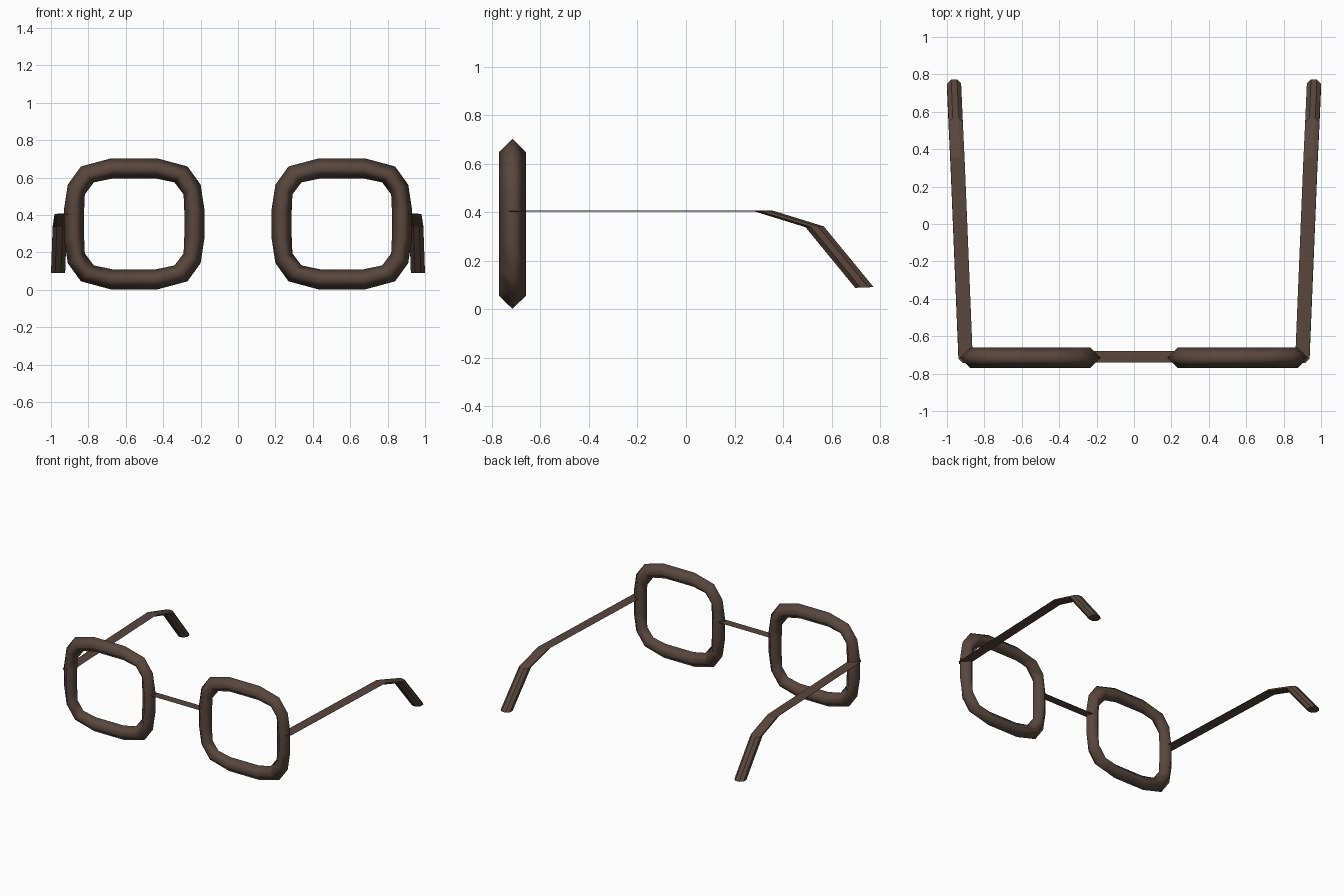
import bpy, bmesh
from math import cos, sin, pi, radians
from mathutils import Vector

if "Cube" in bpy.data.objects:
    bpy.data.objects.remove(bpy.data.objects["Cube"])

mat = bpy.data.materials.new("dark_brown")
mat.diffuse_color = (0.1, 0.062, 0.046, 1)
mat.use_nodes = True
mat.node_tree.nodes["Principled BSDF"].inputs["Base Color"].default_value = mat.diffuse_color


def build(name, rings, closed=False, smooth=False, mirror=False):
    """Skin a row of equal rings into one object."""
    bm = bmesh.new()
    loops = [[bm.verts.new(p) for p in ring] for ring in rings]
    n = len(loops[0])
    pairs = list(zip(loops, loops[1:]))
    if closed:
        pairs.append((loops[-1], loops[0]))
    for a, b in pairs:
        for i in range(n):
            j = (i + 1) % n
            bm.faces.new((a[i], a[j], b[j], b[i]))
    if not closed:
        bm.faces.new(loops[0][::-1])
        bm.faces.new(loops[-1])
    bmesh.ops.recalc_face_normals(bm, faces=bm.faces)
    for f in bm.faces:
        f.smooth = smooth
    me = bpy.data.meshes.new(name)
    bm.to_mesh(me)
    bm.free()
    me.materials.append(mat)
    ob = bpy.data.objects.new(name, me)
    bpy.context.collection.objects.link(ob)
    if mirror:
        mod = ob.modifiers.new("mirror", 'MIRROR')
        mod.use_mirror_merge = False
    return ob


def disc_sweep(path, r, forward):
    """Horizontal octagon moved along a path, so level runs become flat strips."""
    rings = []
    for p in path:
        ring = []
        for k in range(8):
            a = radians(22.5) + k * pi / 4
            d = Vector((cos(a), sin(a), 0)) * r
            d.z = 0.04 * d.dot(forward)   # hair-thin thickness
            ring.append(Vector(p) + d)
        rings.append(ring)
    return rings


# Rims: rounded square loop with a diamond cross-section
outer = [(0.375, 0.08), (0.355, 0.21), (0.285, 0.307), (0.125, 0.35)]
inner = [(0.268, 0.065), (0.264, 0.158), (0.216, 0.222), (0.115, 0.243)]


def full_loop(q):
    half = q + [(-x, z) for x, z in reversed(q)]
    return half + [(-x, -z) for x, z in half]


CX, CY, CZ, D = 0.555, -0.715, 0.352, 0.055
rings = []
for (ox, oz), (ix, iz) in zip(full_loop(outer), full_loop(inner)):
    mx, mz = (ox + ix) / 2, (oz + iz) / 2
    rings.append([(CX + ox, CY, CZ + oz), (CX + mx, CY - D, CZ + mz),
                  (CX + ix, CY, CZ + iz), (CX + mx, CY + D, CZ + mz)])
build("rims", rings, closed=True, smooth=True, mirror=True)

# Temples: level arm, then bent ear hook
path = [(0.901, -0.705, 0.405), (0.943, 0.32, 0.405),
        (0.953, 0.53, 0.34), (0.962, 0.735, 0.09)]
build("temples", disc_sweep(path, 0.041, Vector((0, 1, 0))), mirror=True)

# Bridge between the rims
build("bridge", disc_sweep([(-0.21, -0.71, 0.405), (0.21, -0.71, 0.405)],
                           0.034, Vector((1, 0, 0))))
